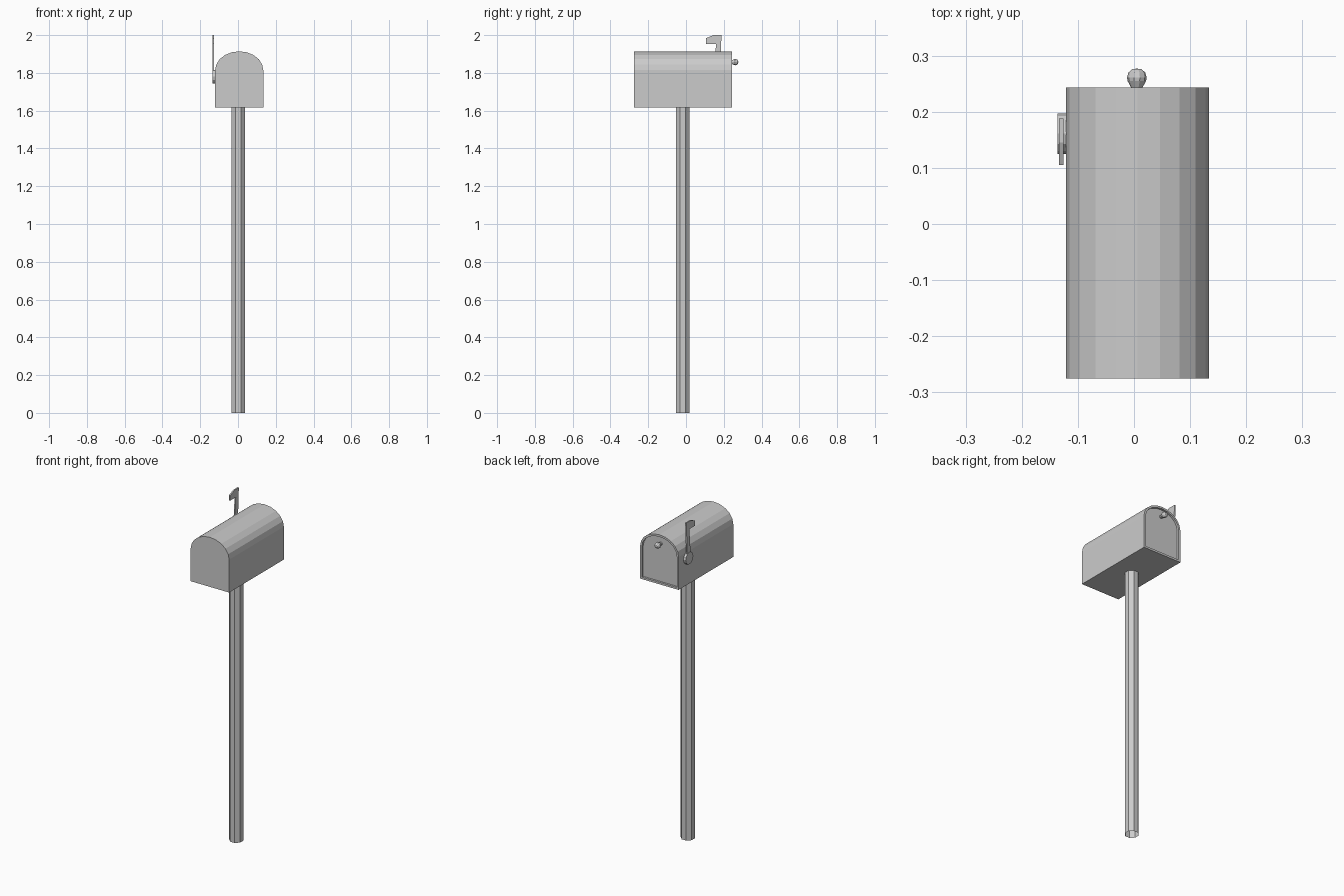
import bpy, bmesh, math
from mathutils import Matrix, Vector

if "Cube" in bpy.data.objects:
    bpy.data.objects.remove(bpy.data.objects["Cube"])


def finish(name, bm):
    bmesh.ops.recalc_face_normals(bm, faces=bm.faces)
    mesh = bpy.data.meshes.new(name)
    bm.to_mesh(mesh)
    bm.free()
    obj = bpy.data.objects.new(name, mesh)
    bpy.context.collection.objects.link(obj)
    return obj


def extrude_profile(bm, points, offset):
    """Make a closed prism from a loop of points; returns the far cap."""
    base = bm.faces.new([bm.verts.new(p) for p in points])
    ext = bmesh.ops.extrude_face_region(bm, geom=[base], use_keep_orig=True)
    verts = [g for g in ext["geom"] if isinstance(g, bmesh.types.BMVert)]
    bmesh.ops.translate(bm, verts=verts, vec=offset)
    return next(g for g in ext["geom"] if isinstance(g, bmesh.types.BMFace))


# Post: open octagonal tube with flats facing the axes
bm = bmesh.new()
bmesh.ops.create_cone(bm, cap_ends=False, segments=8, depth=1.617,
                      radius1=0.036 / math.cos(math.pi / 8),
                      radius2=0.036 / math.cos(math.pi / 8),
                      matrix=Matrix.Translation((0.001, -0.018, 0.8085))
                      @ Matrix.Rotation(math.pi / 8, 4, 'Z'))
finish("post", bm)

# Box: arched profile run along y, with a recessed door at the +y end
CX, HALF, SPRING, RISE = 0.0065, 0.1275, 1.814, 0.100
profile = [(CX - HALF, -0.275, 1.617), (CX + HALF, -0.275, 1.617)]
for i in range(11):
    a = math.pi * i / 10
    profile.append((CX + HALF * math.cos(a), -0.275, SPRING + RISE * math.sin(a)))
bm = bmesh.new()
door = extrude_profile(bm, profile, (0, 0.518, 0))
bm.normal_update()
bmesh.ops.recalc_face_normals(bm, faces=bm.faces)
bmesh.ops.inset_region(bm, faces=[door], thickness=0.012, use_even_offset=True)
inner = bmesh.ops.extrude_face_region(bm, geom=[door])
bmesh.ops.translate(bm, vec=(0, -0.012, 0),
                    verts=[g for g in inner["geom"] if isinstance(g, bmesh.types.BMVert)])
if door.is_valid:
    bmesh.ops.delete(bm, geom=[door], context='FACES_ONLY')
finish("mailbox_body", bm)

# Door knob: lathed profile (radius, y)
bm = bmesh.new()
knob = [(0.010, 0.229), (0.010, 0.243), (0.0165, 0.255), (0.0175, 0.261),
        (0.015, 0.270), (0.008, 0.276), (0.0, 0.277)]
verts = [bm.verts.new((0.005 + r, y, 1.857)) for r, y in knob]
edges = [bm.edges.new(p) for p in zip(verts, verts[1:])]
bmesh.ops.spin(bm, geom=verts + edges, cent=(0.005, 0, 1.857), axis=(0, 1, 0),
               angle=math.tau, steps=10)
bmesh.ops.remove_doubles(bm, verts=bm.verts, dist=0.0002)
finish("door_knob", bm)

# Flag pivot disc on the -x side
bm = bmesh.new()
bmesh.ops.create_cone(bm, cap_ends=True, segments=12, radius1=0.036, radius2=0.036,
                      depth=0.016, matrix=Matrix.Translation((-0.128, 0.161, 1.780))
                      @ Matrix.Rotation(math.pi / 2, 4, 'Y'))
finish("flag_pivot", bm)

# Flag and arm: one thin plate
bm = bmesh.new()
flag = [(0.146, 1.780), (0.178, 1.780), (0.188, 2.0), (0.145, 2.0),
        (0.105, 1.983), (0.105, 1.953), (0.159, 1.953)]
extrude_profile(bm, [(-0.134, y, z) for y, z in flag], (0.008, 0, 0))
finish("flag_arm", bm)
